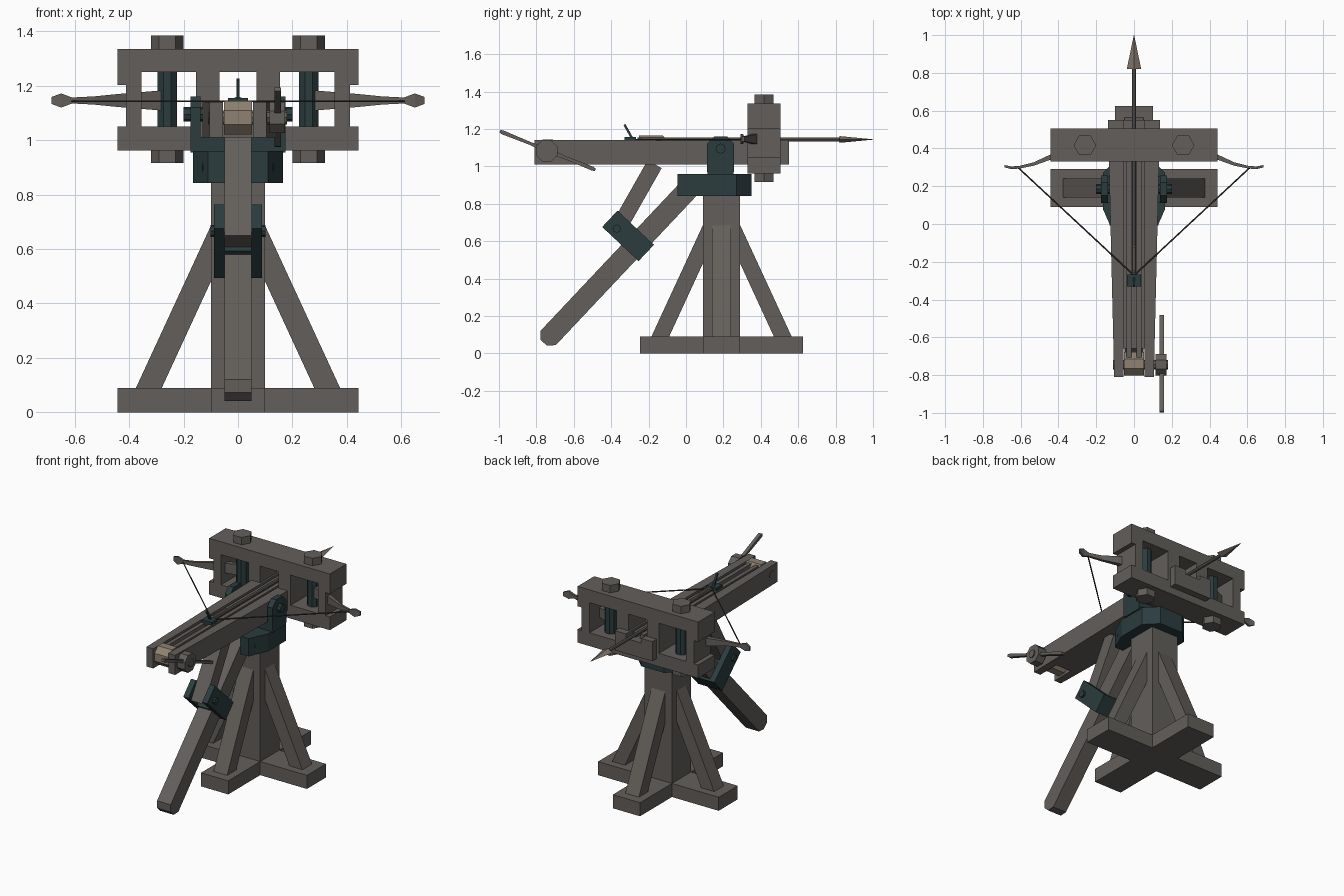
import bpy, bmesh, math
from mathutils import Vector

cube = bpy.data.objects.get("Cube")
if cube:
    bpy.data.objects.remove(cube, do_unlink=True)


def material(name, rgb):
    m = bpy.data.materials.new(name)
    m.use_nodes = True
    m.diffuse_color = (*rgb, 1)
    m.node_tree.nodes["Principled BSDF"].inputs["Base Color"].default_value = (*rgb, 1)
    return m


WOOD = material("weathered wood", (0.125, 0.114, 0.104))
IRON = material("dark iron", (0.024, 0.045, 0.048))
PALE = material("pale wood", (0.27, 0.22, 0.165))
TIP = material("bronze tip", (0.2, 0.16, 0.13))
CORD = material("dark cord", (0.045, 0.04, 0.036))


def loft(name, rings, mat):
    """Closed skin through rings with equal vertex counts."""
    bm = bmesh.new()
    loops = [[bm.verts.new(p) for p in ring] for ring in rings]
    n = len(loops[0])
    for a, b in zip(loops, loops[1:]):
        for i in range(n):
            j = (i + 1) % n
            bm.faces.new((a[i], a[j], b[j], b[i]))
    bm.faces.new(loops[0])
    bm.faces.new(loops[-1])
    bmesh.ops.recalc_face_normals(bm, faces=bm.faces)
    me = bpy.data.meshes.new(name)
    bm.to_mesh(me)
    bm.free()
    me.materials.append(mat)
    ob = bpy.data.objects.new(name, me)
    bpy.context.collection.objects.link(ob)
    return ob


def prism(name, pts, axis, lo, hi, mat=WOOD):
    """Extrude a flat profile along one axis."""
    place = {"x": lambda a, b, d: (d, a, b), "y": lambda a, b, d: (a, d, b),
             "z": lambda a, b, d: (a, b, d)}[axis]
    return loft(name, [[place(a, b, d) for a, b in pts] for d in (lo, hi)], mat)


def box(name, x, y, z, mat=WOOD):
    rect = [(x[0], y[0]), (x[1], y[0]), (x[1], y[1]), (x[0], y[1])]
    return prism(name, rect, "z", z[0], z[1], mat)


def ngon(a, b, r, n, turn=0.0):
    steps = [turn + 2 * math.pi * i / n for i in range(n)]
    return [(a + r * math.cos(t), b + r * math.sin(t)) for t in steps]


def rod(name, p, q, r, mat, n=6, r2=None):
    p, q = Vector(p), Vector(q)
    rot = (q - p).to_track_quat("Z", "Y")
    ring = lambda c, s: [c + rot @ Vector((a, b, 0)) for a, b in ngon(0, 0, s, n)]
    return loft(name, [ring(p, r), ring(q, r2 or r)], mat)


def along(origin, direction, pts):
    """Map (length, offset) points onto a slanted line in the side plane."""
    d = Vector(direction).normalized()
    return [(origin[0] + d.x * s - d.y * t, origin[1] + d.y * s + d.x * t) for s, t in pts]


def rect(s0, s1, t0, t1):
    return [(s0, t0), (s1, t0), (s1, t1), (s0, t1)]


SIDES = (("right", -1), ("left", 1))
CY = 0.19

# Crossed feet and post
box("foot_across", (-0.443, 0.443), (CY - 0.1, CY + 0.1), (0, 0.09))
box("foot_along", (-0.1, 0.1), (CY - 0.435, CY + 0.435), (0, 0.09))
box("post", (-0.1, 0.1), (CY - 0.1, CY + 0.1), (0.05, 0.845))

# Four slanted struts
STRUT = [(0.375, 0.09), (0.28, 0.09), (0.1, 0.48), (0.1, 0.685)]
for side, s in SIDES:
    prism(side + "_strut", [(s * a, z) for a, z in STRUT], "y", CY - 0.05, CY + 0.05)
    end = "front" if s < 0 else "back"
    prism(end + "_strut", [(CY + s * a, z) for a, z in STRUT], "x", -0.05, 0.05)

# Swivel head with hinge ears
half = [(0.165, 0.08), (0.165, 0.27), (0.085, 0.35)]
prism("swivel_head", [(0.1, 0.06)] + half + [(-x, y) for x, y in half[::-1]] + [(-0.1, 0.06)],
      "z", 0.842, 0.96, IRON)
for side, s in SIDES:
    prism(side + "_hinge_ear", [(s * 0.05, -0.045), (s * 0.11, -0.045), (s * 0.165, 0.08),
          (s * 0.165, 0.15), (s * 0.05, 0.15)], "z", 0.842, 0.96, IRON)
prism("hinge_pin", ngon(0.015, 0.9, 0.022, 8), "x", -0.13, 0.13, IRON)

# Yoke that carries the stock
box("yoke_base", (-0.175, 0.175), (0.115, 0.255), (0.955, 1.012), IRON)
EAR = [(0.112, 0.97), (0.257, 0.97), (0.257, 1.12), (0.22, 1.16), (0.15, 1.16), (0.112, 1.12)]
for side, s in SIDES:
    prism(side + "_yoke_ear", EAR, "x", s * 0.137, s * 0.175, IRON)
    prism(side + "_yoke_pin", ngon(0.185, 1.095, 0.027, 8), "x", s * 0.12, s * 0.2, IRON)

# Stock with side beams, channel floor and rails
for side, s in SIDES:
    prism(side + "_stock_beam", [(s * 0.056, -0.81), (s * 0.105, -0.81),
          (s * 0.138, 0.55), (s * 0.056, 0.55)], "z", 1.01, 1.14)
    box(side + "_slide_rail", sorted((s * 0.014, s * 0.04)), (-0.72, 0.5), (1.09, 1.138))
box("stock_floor", (-0.06, 0.06), (-0.66, 0.55), (1.01, 1.11))

# Winding drum and crank
prism("winding_drum", ngon(-0.74, 1.083, 0.067, 8, math.pi / 8), "x", -0.052, 0.052, PALE)
prism("crank_axle", ngon(-0.745, 1.083, 0.026, 8), "x", -0.11, 0.18)
prism("crank_hub", ngon(-0.745, 1.083, 0.062, 8, math.pi / 8), "x", 0.115, 0.172)
CRANK = [(-0.275, -0.007), (-0.26, -0.011), (-0.1, -0.008), (0, -0.014), (0.1, -0.008),
         (0.26, -0.011), (0.275, -0.007)]
outline = CRANK + [(a, -b) for a, b in CRANK[::-1]]
prism("crank_handle", along((-0.74, 1.085), (0.52, -0.21), outline), "x", 0.135, 0.158)

# Trigger block and lever
box("trigger_block", (-0.037, 0.037), (-0.33, -0.268), (1.125, 1.156), IRON)
prism("trigger_lever", along((-0.285, 1.145), (-0.045, 0.08), rect(0, 0.09, -0.006, 0.006)),
      "x", -0.006, 0.006, IRON)

# Hinged prop leg, brace and collar
LEG, SLOPE = (-0.73, 0.09), (0.686, 0.728)
prism("prop_leg", along(LEG, SLOPE, [(-0.045, -0.022), (-0.045, 0.022), (-0.01, 0.056),
      (1.1, 0.056), (1.1, -0.056), (-0.01, -0.056)]), "x", -0.05, 0.05)
prism("brace", along((-0.37, 0.655), (0.19, 0.335), rect(-0.03, 0.41, -0.043, 0.043)),
      "x", -0.049, 0.049)
for side, s in SIDES:
    prism(side + "_collar_plate", along(LEG, SLOPE, rect(0.62, 0.74, -0.07, 0.197)),
          "x", s * 0.05, s * 0.088, IRON)
prism("collar_lower_strap", along(LEG, SLOPE, rect(0.62, 0.74, -0.07, -0.055)),
      "x", -0.06, 0.06, IRON)
prism("collar_upper_strap", along(LEG, SLOPE, rect(0.62, 0.74, 0.055, 0.075)),
      "x", -0.06, 0.06, IRON)
prism("collar_pin", ngon(-0.37, 0.667, 0.022, 8), "x", -0.102, 0.102, IRON)

# Bow frame
FY = (0.33, 0.505)
box("frame_top_beam", (-0.443, 0.443), FY, (1.25, 1.335))
box("frame_bottom_beam", (-0.443, 0.443), FY, (0.962, 1.05))
for side, s in SIDES:
    box(side + "_inner_upright", sorted((s * 0.068, s * 0.155)), FY, (1.04, 1.26))
    box(side + "_outer_upright", sorted((s * 0.355, s * 0.412)), FY, (1.04, 1.26))
    box(side + "_upper_shoulder", sorted((s * 0.355, s * 0.443)), FY, (1.203, 1.26))
    # Twisted spring bundle between hexagonal caps
    prism(side + "_spring", ngon(s * 0.26, 0.417, 0.038, 8, math.pi / 8), "z", 1.0, 1.3, IRON)
    for where, lo, hi in (("top", 1.32, 1.384), ("bottom", 0.917, 0.98)):
        prism(side + "_" + where + "_cap", ngon(s * 0.26, 0.417, 0.06, 6), "z", lo, hi)

    # Curved bow arm: x, y, half depth, half height
    ARM = [(0.24, 0.425, 0.018, 0.038), (0.28, 0.41, 0.018, 0.037), (0.44, 0.355, 0.014, 0.024),
           (0.53, 0.318, 0.009, 0.015), (0.61, 0.3, 0.007, 0.011), (0.65, 0.298, 0.007, 0.026),
           (0.685, 0.306, 0.006, 0.013)]
    rings = [[(s * x, y - d, 1.146 - h), (s * x, y + d, 1.146 - h),
              (s * x, y + d, 1.146 + h), (s * x, y - d, 1.146 + h)] for x, y, d, h in ARM]
    loft(side + "_bow_arm", rings, WOOD)
    rod(side + "_bowstring", (s * 0.615, 0.3, 1.143), (0, -0.272, 1.143), 0.004, CORD)

# Bolt with vane and flattened head
rod("bolt_shaft", (0, -0.26, 1.144), (0, 0.84, 1.144), 0.011, WOOD, 8)
prism("bolt_vane", [(-0.25, 1.142), (-0.1, 1.142), (-0.125, 1.166), (-0.25, 1.166)],
      "x", -0.004, 0.004, PALE)
head = [(0.82, 0.038, 0.018), (1.0, 0.001, 0.001)]
loft("bolt_head", [[(w, y, 1.144), (0, y, 1.144 + h), (-w, y, 1.144), (0, y, 1.144 - h)]
                   for y, w, h in head], TIP)
